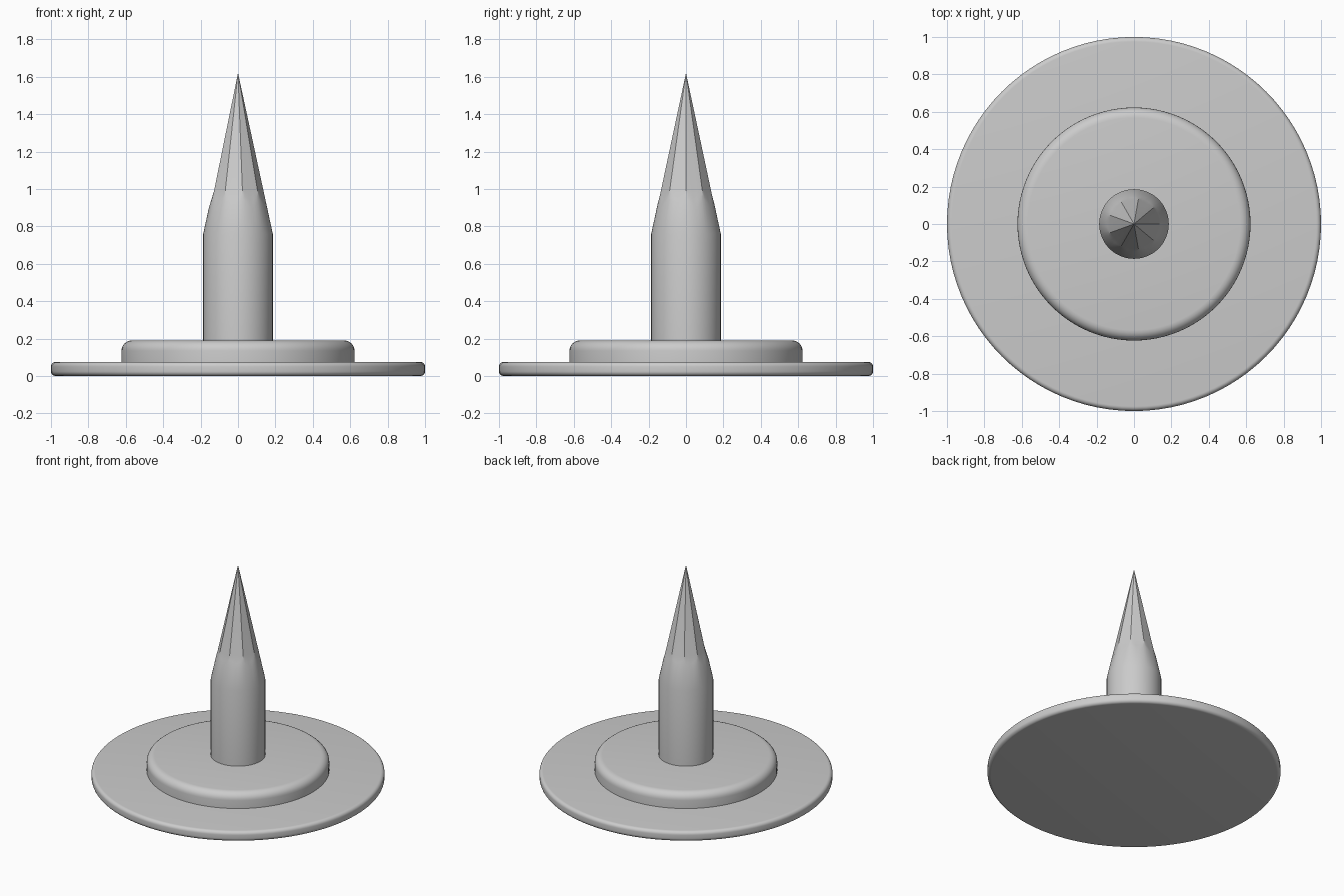
import bpy, bmesh, math

cube = bpy.data.objects.get("Cube")
if cube:
    bpy.data.objects.remove(cube, do_unlink=True)

grey = bpy.data.materials.new("plain_grey")
grey.use_nodes = True
COLOUR = (0.6, 0.6, 0.6, 1)
grey.diffuse_color = COLOUR
grey.node_tree.nodes["Principled BSDF"].inputs["Base Color"].default_value = COLOUR


def rings_mesh(name, rings, tip=None, angle=30):
    """Skin a stack of rings (lists of points), closed below and above or to a tip."""
    bm = bmesh.new()
    loops = [[bm.verts.new(p) for p in ring] for ring in rings]
    n = len(loops[0])
    for low, high in zip(loops, loops[1:]):
        for i in range(n):
            j = (i + 1) % n
            bm.faces.new((low[i], low[j], high[j], high[i]))
    bm.faces.new(loops[0][::-1])
    if tip:
        apex = bm.verts.new(tip)
        for i in range(n):
            bm.faces.new((loops[-1][i], loops[-1][(i + 1) % n], apex))
    else:
        bm.faces.new(loops[-1])
    mesh = bpy.data.meshes.new(name)
    bm.to_mesh(mesh)
    bm.free()
    mesh.materials.append(grey)
    obj = bpy.data.objects.new(name, mesh)
    bpy.context.collection.objects.link(obj)
    bpy.ops.object.select_all(action="DESELECT")
    obj.select_set(True)
    bpy.context.view_layer.objects.active = obj
    bpy.ops.object.shade_smooth_by_angle(angle=math.radians(angle))
    return obj


def circle(r, z, n):
    return [(r * math.cos(math.tau * i / n), r * math.sin(math.tau * i / n), z)
            for i in range(n)]


def disc(name, r, z0, z1, bottom_round, top_round, n=96, steps=6):
    """Flat disc with rounded rims."""
    rings = []
    for k in range(steps + 1):
        a = math.pi / 2 * k / steps
        if bottom_round:
            rings.append(circle(r - bottom_round * (1 - math.sin(a)),
                                z0 + bottom_round * (1 - math.cos(a)), n))
    if not bottom_round:
        rings.append(circle(r, z0, n))
    for k in range(steps + 1):
        a = math.pi / 2 * k / steps
        rings.append(circle(r - top_round * (1 - math.cos(a)),
                            z1 - top_round * (1 - math.sin(a)), n))
    return rings_mesh(name, rings)


# Stepped round base
disc("base_disc", 1.0, 0.0, 0.075, 0.025, 0.025)
disc("upper_disc", 0.623, 0.07, 0.19, 0, 0.055)

# Post with a round shoulder that is whittled into a nine-sided point
SIDES, PER_SIDE = 9, 8
N = SIDES * PER_SIDE
TIP, SHOULDER, R = 1.62, 0.76, 0.186


def cone_radius(z):
    return R * (TIP - z) / (TIP - SHOULDER)


def cut_ring(z_corner, z_middle, flat):
    """Ring on the cone: flat=0 is round, flat=1 lies on the nine flat facets."""
    ring = []
    for i in range(N):
        a = math.tau * i / N
        off = (i % PER_SIDE) / PER_SIDE * 2 - 1
        z = z_middle + (z_corner - z_middle) * abs(off)
        chord = math.cos(math.pi / SIDES) / math.cos(off * math.pi / SIDES)
        r = cone_radius(z) * (1 + (chord - 1) * flat)
        ring.append((r * math.cos(a), r * math.sin(a), z))
    return ring


rings_mesh("post_and_point", [
    circle(R, 0.18, N), circle(R, SHOULDER, N),
    cut_ring(0.95, 0.89, 0), cut_ring(0.965, 0.94, 0.5), cut_ring(0.99, 0.99, 1),
], tip=(0, 0, TIP), angle=25)
